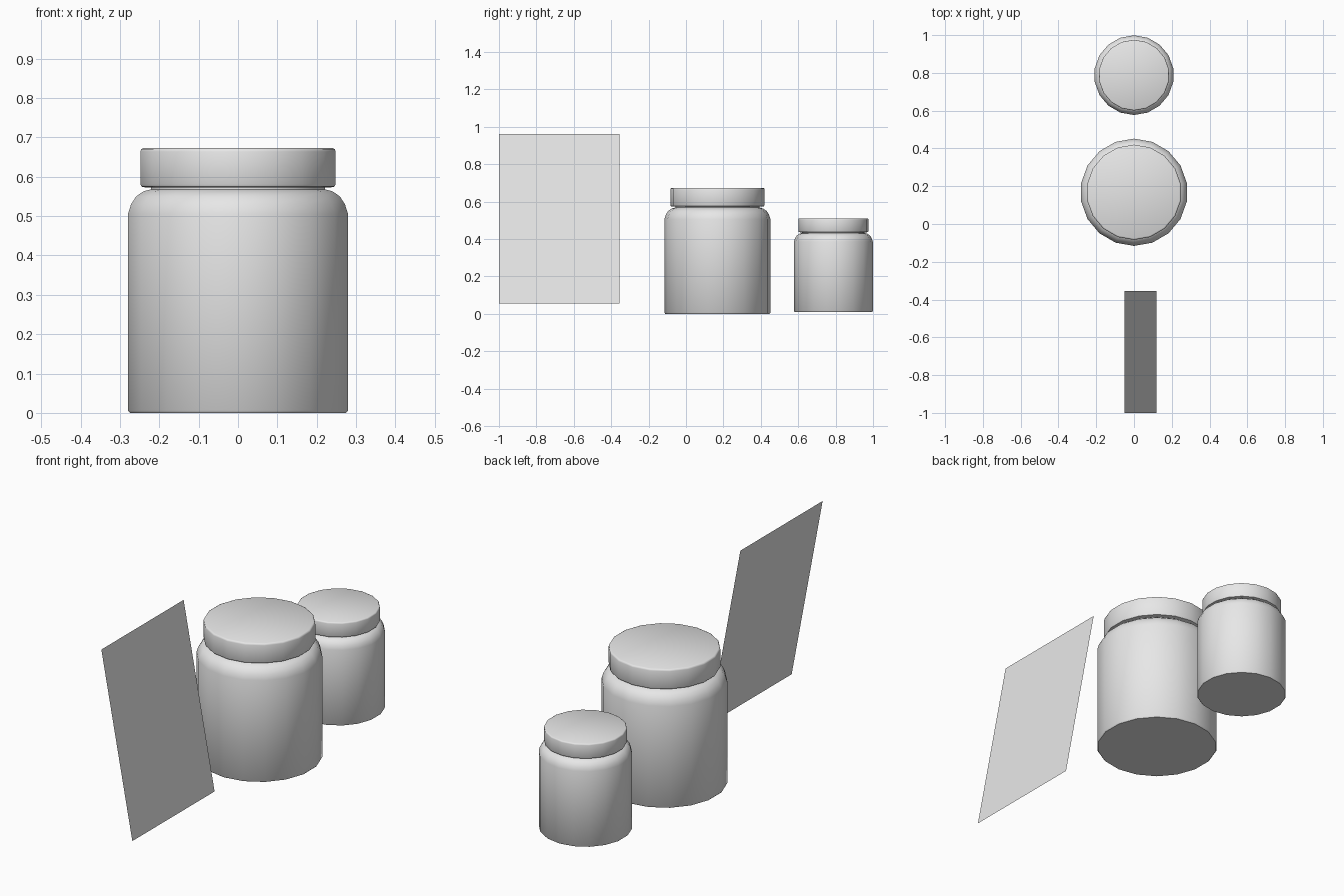
import bpy
import bmesh
from math import cos, sin, pi, radians
from mathutils import Vector

if "Cube" in bpy.data.objects:
    bpy.data.objects.remove(bpy.data.objects["Cube"], do_unlink=True)

SIDES = 18

grey = bpy.data.materials.new("plain grey")
grey.use_nodes = True
colour = (0.8, 0.8, 0.8, 1)
grey.diffuse_color = colour
grey.node_tree.nodes["Principled BSDF"].inputs["Base Color"].default_value = colour


def finish(name, bm):
    mesh = bpy.data.meshes.new(name)
    bm.to_mesh(mesh)
    bm.free()
    mesh.materials.append(grey)
    obj = bpy.data.objects.new(name, mesh)
    bpy.context.collection.objects.link(obj)
    return obj


def lathe(name, profile, y, z, scale):
    """Turn a (radius, height) profile into a closed 18-sided solid."""
    bm = bmesh.new()
    rings = []
    for r, h in profile:
        ring = []
        for i in range(SIDES):
            a = pi / 2 + 2 * pi * i / SIDES
            ring.append(bm.verts.new((r * cos(a), r * sin(a), h)))
        rings.append(ring)
    for low, high in zip(rings, rings[1:]):
        for i in range(SIDES):
            j = (i + 1) % SIDES
            bm.faces.new((low[i], low[j], high[j], high[i]))
    bm.faces.new(rings[0][::-1])
    bm.faces.new(rings[-1])
    obj = finish(name, bm)
    obj.location = (0, y, z)
    obj.scale = (scale, scale, scale)
    bpy.ops.object.select_all(action="DESELECT")
    obj.select_set(True)
    bpy.context.view_layer.objects.active = obj
    bpy.ops.object.shade_smooth_by_angle(angle=radians(50))
    return obj


# Body with a rounded shoulder and short neck
body = [(0.279, 0), (0.284, 0.006), (0.284, 0.505), (0.276, 0.53),
        (0.263, 0.55), (0.244, 0.563), (0.225, 0.568), (0.225, 0.59)]
# Flat lid with softened rims
lid = [(0.24, 0.573), (0.249, 0.575), (0.252, 0.581),
       (0.252, 0.664), (0.25, 0.67), (0.244, 0.673)]

for size, y, z, scale in (("large", 0.168, 0, 1), ("small", 0.788, 0.01, 0.743)):
    lathe(size + "_jar_body", body, y, z, scale)
    lathe(size + "_jar_lid", lid, y, z, scale)

# Thin leaning panel
bm = bmesh.new()
corners = [(0.12, -1, 0.055), (0.12, -0.355, 0.055),
           (-0.05, -0.355, 0.96), (-0.05, -1, 0.96)]
bm.faces.new([bm.verts.new(Vector(c)) for c in corners])
finish("leaning_panel", bm)
